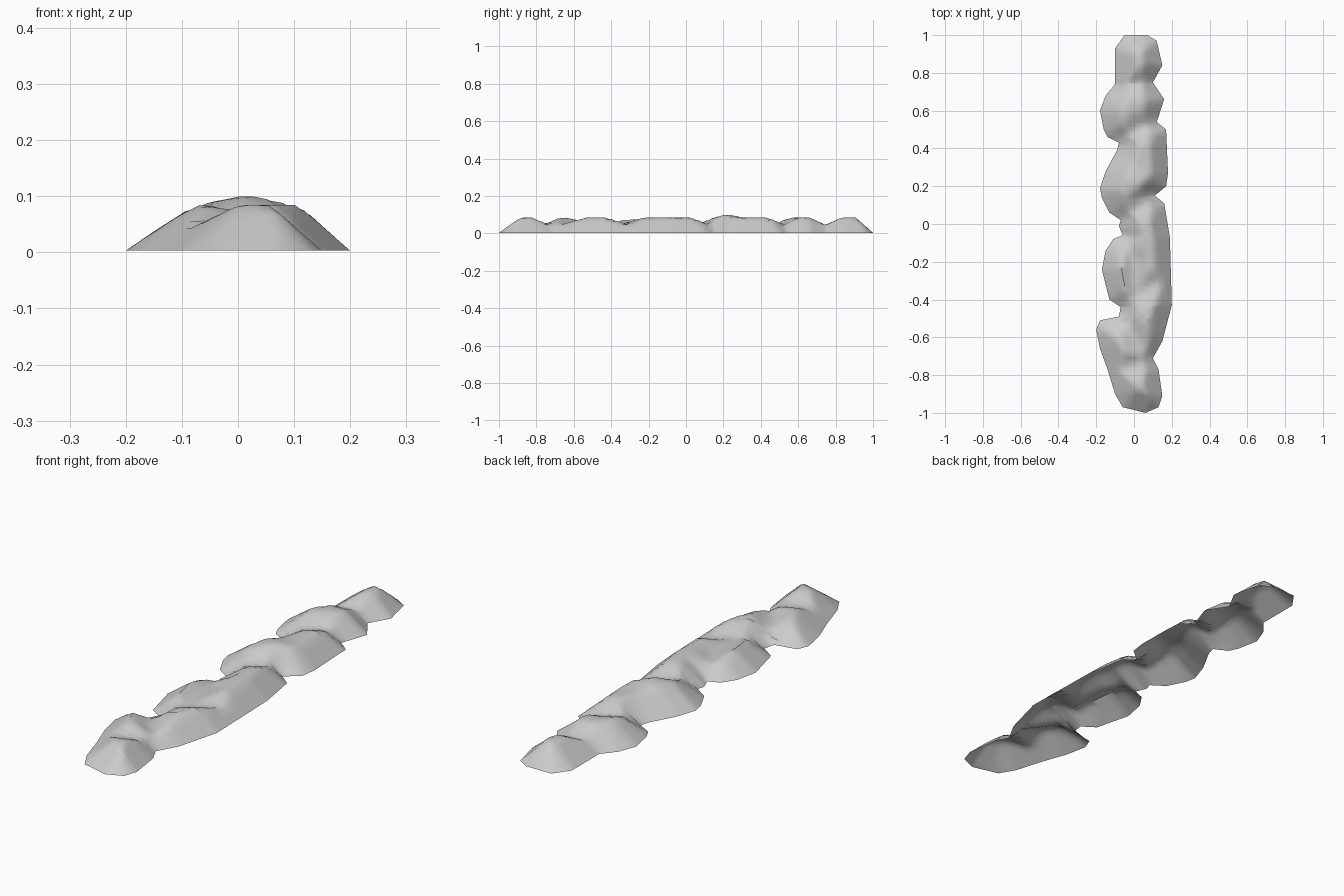
import bpy, bmesh
from mathutils import Vector
from mathutils.geometry import intersect_point_line

if "Cube" in bpy.data.objects:
    bpy.data.objects.remove(bpy.data.objects["Cube"], do_unlink=True)

# Lobed footprint, back to front, in hundredths
left = [(-5, 100), (-10, 93), (-10, 74), (-15, 68), (-18, 60), (-16, 50), (-14, 46), (-8, 43),
        (-9, 39), (-15, 28), (-18, 19), (-17, 14), (-13, 6), (-7, 2), (-8, -1), (-6, -6),
        (-11, -8), (-15, -14), (-17, -24), (-13, -40), (-7, -44), (-8, -49), (-18, -51),
        (-20, -56), (-18, -66), (-14, -77), (-10, -90), (-6, -97), (6, -100)]
right = [(7, 100), (12, 97), (15, 84), (10, 75), (16, 66), (12, 54), (17, 50), (18, 27),
         (17, 20), (11, 15), (16, 11), (19, -7), (20, -43), (15, -62), (10, -71),
         (13, -77), (15, -91), (13, -97), (6, -100)]
# Creases where neighbouring mounds meet
creases = [[(-10, 74), (10, 75)], [(-8, 43), (2, 51), (12, 54)], [(-7, 2), (2, 9), (11, 15)],
           [(-6, -6), (0, -20), (1, -38), (-8, -47)], [(-8, -47), (2, -62), (10, -71)],
           [(1, -38), (12, -31)], [(10, -71), (0, -75), (-7, -77)]]
TOP, LEFT_SLOPE, RIGHT_SLOPE = 0.081, 0.11, 0.09
CREASE_HEIGHT, CREASE_SLOPE = 0.042, 0.47
COLUMNS = 14


def scaled(points):
    return [Vector((x, y, 0)) / 100 for x, y in points]


def segments(points):
    return list(zip(points, points[1:]))


def distance(p, segs):
    best = 9.0
    for a, b in segs:
        near, t = intersect_point_line(p, a, b)
        near = a.lerp(b, min(1, max(0, t)))
        best = min(best, (p - near).length)
    return best


def edge_x(points, y):
    for a, b in segments(points):
        if a.y >= y >= b.y:
            return a.lerp(b, (a.y - y) / (a.y - b.y)).x
    return points[-1].x


left, right = scaled(left), scaled(right)
left_outline = segments(left)
right_outline = segments(right) + [(left[0], right[0])]
crease_lines = [s for c in creases for s in segments(scaled(c))]
peak = Vector((0.015, 0.22, 0))


def height(p):
    rise = min(1, distance(p, left_outline) / LEFT_SLOPE, distance(p, right_outline) / RIGHT_SLOPE)
    crease = CREASE_HEIGHT + CREASE_SLOPE * distance(p, crease_lines)
    bump = max(0, 0.018 * (1 - (p - peak).length / 0.09))
    return 0.003 + min(TOP * rise, crease) + bump


# Rows follow every footprint corner, with extra rows between distant corners
corners = sorted({round(p.y, 4) for p in left + right}, reverse=True)
rows = []
for a, b in segments(corners):
    steps = max(1, round((a - b) / 0.025))
    rows += [a + (b - a) * i / steps for i in range(steps)]
rows.append(corners[-1])

# Open-bottomed mound surface
bm = bmesh.new()
grid = []
for y in rows:
    x0, x1 = edge_x(left, y), edge_x(right, y)
    line = []
    for i in range(COLUMNS + 1):
        p = Vector((x0 + (x1 - x0) * i / COLUMNS, y, 0))
        p.z = height(p)
        line.append(bm.verts.new(p))
    grid.append(line)
for upper, lower in segments(grid):
    for i in range(COLUMNS):
        bm.faces.new((upper[i], lower[i], lower[i + 1], upper[i + 1]))
bmesh.ops.remove_doubles(bm, verts=bm.verts, dist=0.0005)
bmesh.ops.recalc_face_normals(bm, faces=bm.faces)
if sum(f.normal.z for f in bm.faces) < 0:
    bmesh.ops.reverse_faces(bm, faces=bm.faces)
mesh = bpy.data.meshes.new("mound_row")
bm.to_mesh(mesh)
bm.free()

# Plain grey surface
grey = bpy.data.materials.new("plain_grey")
grey.use_nodes = True
colour = (0.6, 0.6, 0.6, 1)
grey.diffuse_color = colour
grey.node_tree.nodes["Principled BSDF"].inputs["Base Color"].default_value = colour
mesh.materials.append(grey)

mound = bpy.data.objects.new("mound_row", mesh)
bpy.context.collection.objects.link(mound)
bpy.context.view_layer.objects.active = mound
mound.select_set(True)
bpy.ops.object.shade_smooth_by_angle(angle=1.0)
